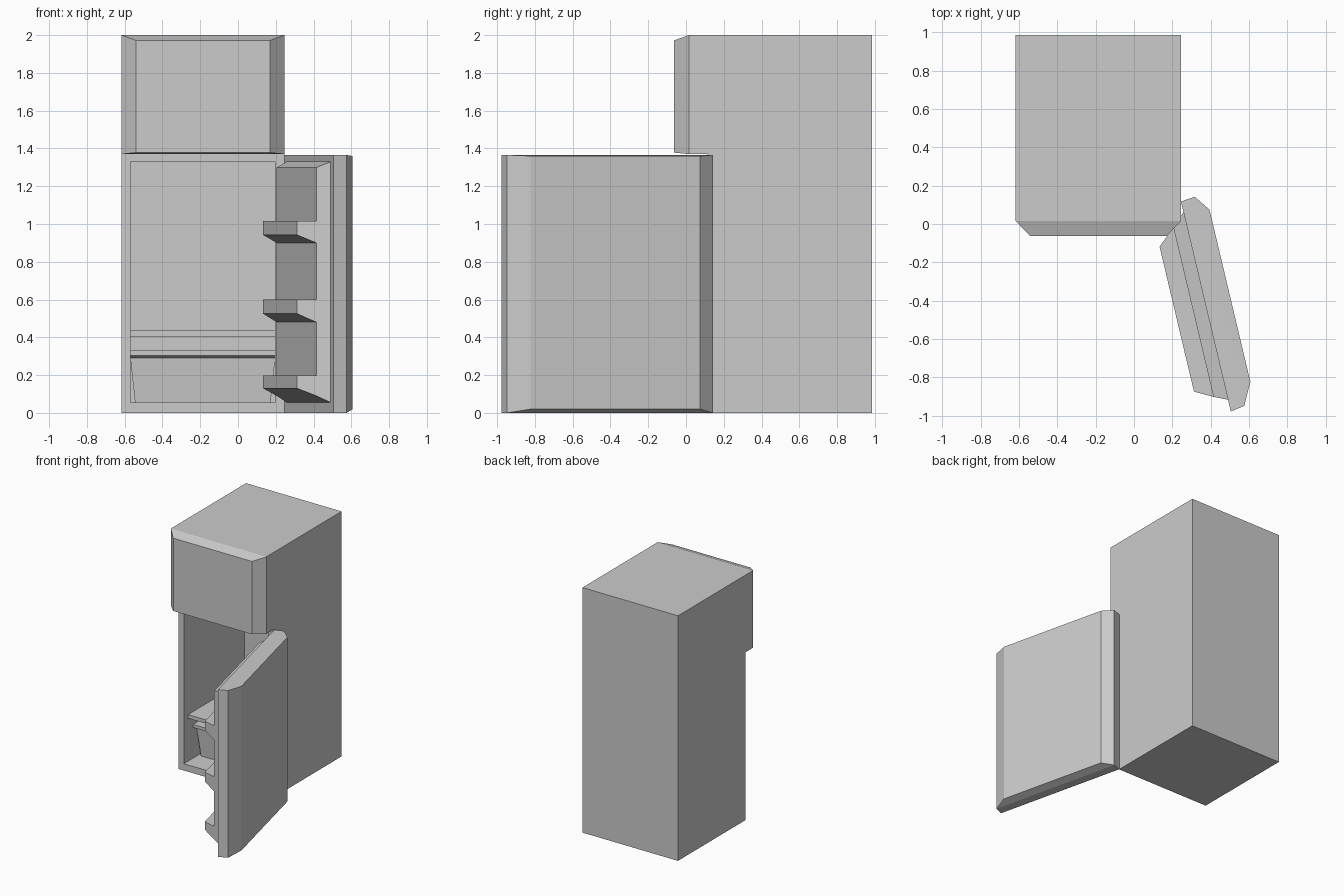
import bpy
import bmesh

cube = bpy.data.objects.get("Cube")
if cube:
    bpy.data.objects.remove(cube, do_unlink=True)

grey = bpy.data.materials.new("light grey enamel")
grey.use_nodes = True
color = (0.6, 0.6, 0.6, 1)
grey.diffuse_color = color
grey.node_tree.nodes["Principled BSDF"].inputs["Base Color"].default_value = color


def loft(name, rings):
    """Closed solid through upright rectangles, each (plan point, plan point, bottom, top)."""
    bm = bmesh.new()
    loops = [[bm.verts.new((*p, z)) for p, z in ((a, lo), (b, lo), (b, hi), (a, hi))]
             for a, b, lo, hi in rings]
    bm.faces.new(loops[0])
    bm.faces.new(loops[-1])
    for one, two in zip(loops, loops[1:]):
        for i in range(4):
            j = (i + 1) % 4
            bm.faces.new((one[i], one[j], two[j], two[i]))
    bmesh.ops.recalc_face_normals(bm, faces=bm.faces)
    mesh = bpy.data.meshes.new(name)
    bm.to_mesh(mesh)
    bm.free()
    mesh.materials.append(grey)
    obj = bpy.data.objects.new(name, mesh)
    bpy.context.collection.objects.link(obj)
    return obj


def span(x0, x1, y, lo, hi):
    """Rectangle facing the front."""
    return (x0, y), (x1, y), lo, hi


def door_span(u0, u1, v, lo, hi):
    """Rectangle in the open door's frame: u runs from the hinge, v points outward."""
    a, b = ((0.245 + 0.231 * u + 0.973 * v, 0.117 - 0.973 * u + 0.231 * v) for u in (u0, u1))
    return a, b, lo, hi


LEFT, RIGHT, FRONT, BACK = -0.617, 0.245, 0.115, 0.985
IN_L, IN_R, IN_BACK = -0.57, 0.197, 0.9

# Cabinet with its open compartment
loft("cabinet", [span(LEFT, RIGHT, BACK, 0, 2),
                 span(LEFT, RIGHT, FRONT, 0, 2),
                 span(IN_L, IN_R, FRONT, 0.055, 1.33),
                 span(IN_L, IN_R, IN_BACK, 0.055, 1.33)])

# Closed freezer door with a bevelled front
loft("freezer_door", [span(LEFT, RIGHT, FRONT, 1.37, 2),
                      span(LEFT, RIGHT, 0.015, 1.37, 2),
                      span(-0.54, 0.17, -0.063, 1.378, 1.972)])

# Shelf, drawer and the lip along the drawer's top
loft("shelf", [span(IN_L, IN_R, 0.17, 0.405, 0.435),
               span(IN_L, IN_R, IN_BACK, 0.405, 0.435)])
loft("drawer_lip", [span(IN_L, IN_R, 0.235, 0.305, 0.33),
                    span(IN_L, IN_R, 0.28, 0.29, 0.33),
                    span(IN_L, IN_R, IN_BACK, 0.29, 0.33)])
drawer = loft("drawer", [span(IN_L, IN_R, 0.28, 0.055, 0.29),
                         span(IN_L, IN_R, 0.88, 0.055, 0.29)])
for v in drawer.data.vertices:
    if v.co.z < 0.1:
        v.co.x += 0.025 if v.co.x < 0 else -0.025
        if v.co.y < 0.5:
            v.co.y += 0.02

# Open door and its raised liner
loft("main_door", [door_span(0, 1.125, 0, 0, 1.365),
                   door_span(-0.008, 1.113, 0.075, 0, 1.365),
                   door_span(0.075, 0.998, 0.135, 0.02, 1.36)])
loft("door_liner", [door_span(0.057, 1.062, 0, 0.055, 1.33),
                    door_span(0.122, 1.03, -0.07, 0.09, 1.3)])

# Door racks with sloping undersides
for place, root, under, top in (("lower", 0.09, 0.13, 0.197),
                                ("middle", 0.48, 0.525, 0.6),
                                ("upper", 0.9, 0.942, 1.017)):
    loft(place + "_door_rack", [door_span(0.122, 1.03, -0.07, root, top),
                                door_span(0.203, 0.98, -0.163, under, top)])
